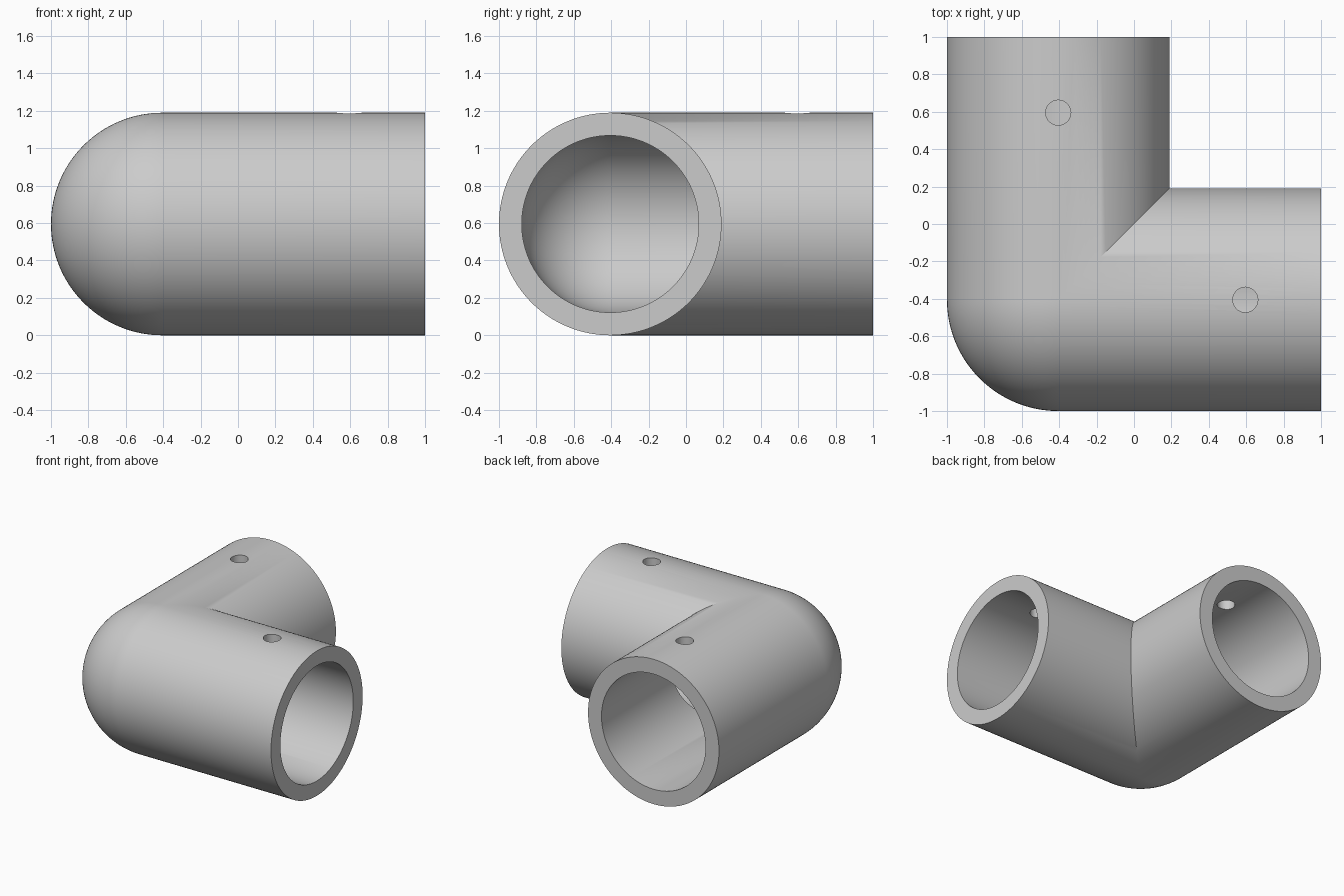
import bpy, bmesh
from math import sin, cos, pi

cube = bpy.data.objects.get("Cube")
if cube:
    bpy.data.objects.remove(cube, do_unlink=True)

OUTER, INNER = 0.595, 0.473   # pipe radii
CORNER = -0.405               # where the two pipe axes meet, in x and y
REACH = 1.405                 # axis length of each arm
SIDES, BEND = 128, 32

grey = bpy.data.materials.new("light grey")
grey.use_nodes = True
colour = (0.6, 0.6, 0.6, 1)
grey.diffuse_color = colour
grey.node_tree.nodes["Principled BSDF"].inputs["Base Color"].default_value = colour


def bend_point(u, step):
    """Point on the corner: mitred on the inside, spun round on the outside."""
    if u > 0:
        return u, u
    a = pi / 2 * step / BEND
    return u * sin(a), u * cos(a)


def add_shell(bm, radius):
    """Sweep a circle along one arm, round the corner and along the other."""
    section = [(radius * cos(2 * pi * i / SIDES), radius * sin(2 * pi * i / SIDES))
               for i in range(SIDES)]
    rings = [[(REACH, u) for u, z in section]]
    rings += [[bend_point(u, s) for u, z in section] for s in range(BEND + 1)]
    rings += [[(u, REACH) for u, z in section]]
    verts = [[bm.verts.new((x + CORNER, y + CORNER, OUTER + z))
              for (x, y), (u, z) in zip(ring, section)] for ring in rings]
    for a, b in zip(verts, verts[1:]):
        for i in range(SIDES):
            j = (i + 1) % SIDES
            bm.faces.new((a[i], a[j], b[j], b[i]))
    return verts[0], verts[-1]


# Hollow elbow: outer and inner shells joined by flat rims
bm = bmesh.new()
outer_ends = add_shell(bm, OUTER)
inner_ends = add_shell(bm, INNER)
for out, inn in zip(outer_ends, inner_ends):
    for i in range(SIDES):
        j = (i + 1) % SIDES
        bm.faces.new((out[i], out[j], inn[j], inn[i]))
bmesh.ops.remove_doubles(bm, verts=bm.verts, dist=0.00001)
bmesh.ops.recalc_face_normals(bm, faces=bm.faces)
mesh = bpy.data.meshes.new("elbow_pipe")
bm.to_mesh(mesh)
bm.free()
mesh.materials.append(grey)
elbow = bpy.data.objects.new("elbow_pipe", mesh)
bpy.context.collection.objects.link(elbow)

# Screw hole through the top wall of each arm
for x, y in ((0.595, CORNER), (CORNER, 0.595)):
    bpy.ops.mesh.primitive_cylinder_add(vertices=48, radius=0.067, depth=0.5,
                                        location=(x, y, 2 * OUTER))
    cutter = bpy.context.object
    cutter.name = "screw_hole_cutter"
    cutter.hide_render = True
    cutter.data.materials.append(grey)
    hole = elbow.modifiers.new("screw_hole", 'BOOLEAN')
    hole.operation = 'DIFFERENCE'
    hole.solver = 'EXACT'
    hole.object = cutter
    bpy.context.view_layer.objects.active = elbow
    bpy.ops.object.modifier_apply(modifier=hole.name)
    bpy.data.objects.remove(cutter, do_unlink=True)

# Smooth walls with crisp rims, mitre and holes
bpy.ops.object.select_all(action='DESELECT')
elbow.select_set(True)
bpy.context.view_layer.objects.active = elbow
bpy.ops.object.shade_smooth_by_angle(angle=pi / 6)
